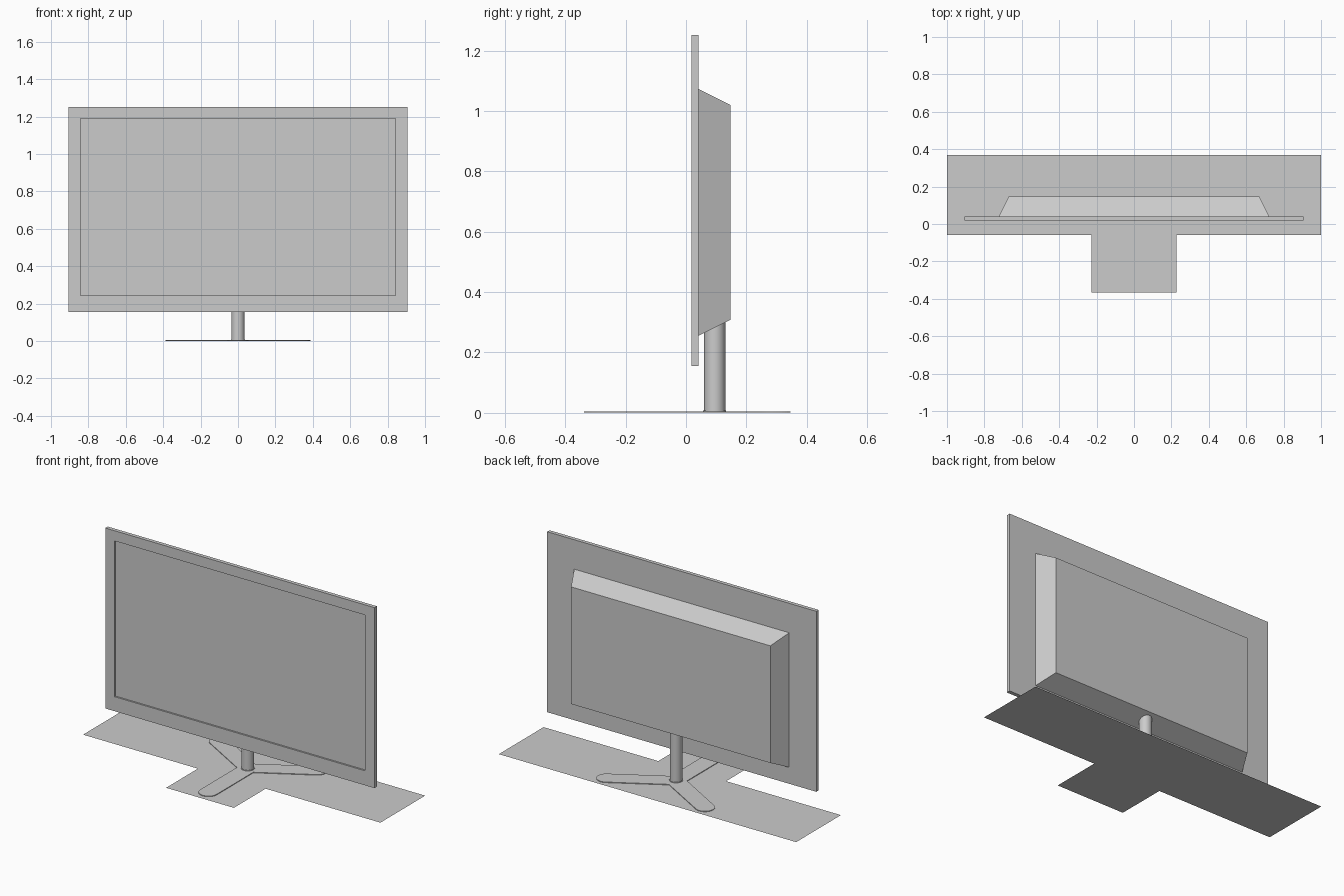
import bpy, bmesh
from math import sin, cos, pi, radians

old = bpy.data.objects.get("Cube")
if old:
    bpy.data.objects.remove(old, do_unlink=True)

grey = bpy.data.materials.new("plain grey")
grey.use_nodes = True
grey.diffuse_color = (0.6, 0.6, 0.6, 1)
grey.node_tree.nodes["Principled BSDF"].inputs["Base Color"].default_value = (0.6, 0.6, 0.6, 1)


def finish(name, bm, fix=True):
    """Turn a bmesh into a named grey object."""
    if fix:
        bmesh.ops.recalc_face_normals(bm, faces=bm.faces)
    mesh = bpy.data.meshes.new(name)
    bm.to_mesh(mesh)
    bm.free()
    mesh.materials.append(grey)
    obj = bpy.data.objects.new(name, mesh)
    bpy.context.collection.objects.link(obj)
    return obj


def loft(name, rings):
    """Join a row of equal rings of points and cap both ends."""
    bm = bmesh.new()
    loops = [[bm.verts.new(p) for p in ring] for ring in rings]
    for a, b in zip(loops, loops[1:]):
        for i in range(len(a)):
            j = (i + 1) % len(a)
            bm.faces.new((a[i], a[j], b[j], b[i]))
    bm.faces.new(loops[0])
    bm.faces.new(loops[-1])
    return finish(name, bm)


def upright_rect(half, low, high, y):
    return [(-half, y, low), (half, y, low), (half, y, high), (-half, y, high)]


def flat_ring(points, z):
    return [(x, y, z) for x, y in points]


# Display panel with a shallow recessed screen
loft("display_panel", [
    upright_rect(0.905, 0.155, 1.252, 0.041),
    upright_rect(0.905, 0.155, 1.252, 0.018),
    upright_rect(0.842, 0.243, 1.19, 0.018),
    upright_rect(0.842, 0.243, 1.19, 0.028),
])

# Tapered rear housing
loft("rear_housing", [
    upright_rect(0.723, 0.255, 1.073, 0.041),
    upright_rect(0.67, 0.308, 1.02, 0.147),
])

# Stand column with a thin collar
HUB = 0.095


def circle(radius, z, count=32):
    return [(radius * cos(2 * pi * i / count), HUB + radius * sin(2 * pi * i / count), z)
            for i in range(count)]


column = loft("stand_column", [circle(0.038, 0.002), circle(0.038, 0.008),
                               circle(0.035, 0.008), circle(0.035, 0.33)])
bpy.context.view_layer.objects.active = column
column.select_set(True)
bpy.ops.object.shade_smooth_by_angle(angle=radians(30))

# Three-armed base with rounded ends
ARM, R, MID = 0.383, 0.055, 0.1
outline = []
for heading in (-90, 30, 150):
    h = radians(heading)
    for i in range(17):
        a = h - pi / 2 + pi * i / 16
        outline.append((ARM * cos(h) + R * cos(a), MID + ARM * sin(h) + R * sin(a)))
    notch, reach = h + pi / 3, R / sin(pi / 3)
    outline.append((reach * cos(notch), MID + reach * sin(notch)))
loft("stand_base", [flat_ring(outline, 0.001), flat_ring(outline, 0.005)])

# Flat T-shaped ground sheet
half = [(0.228, -0.365), (0.228, -0.06), (1, -0.06), (1, 0.37)]
outline = half + [(-x, y) for x, y in reversed(half)]
bm = bmesh.new()
bm.faces.new([bm.verts.new(p) for p in flat_ring(outline, 0)])
finish("ground_sheet", bm, fix=False)
